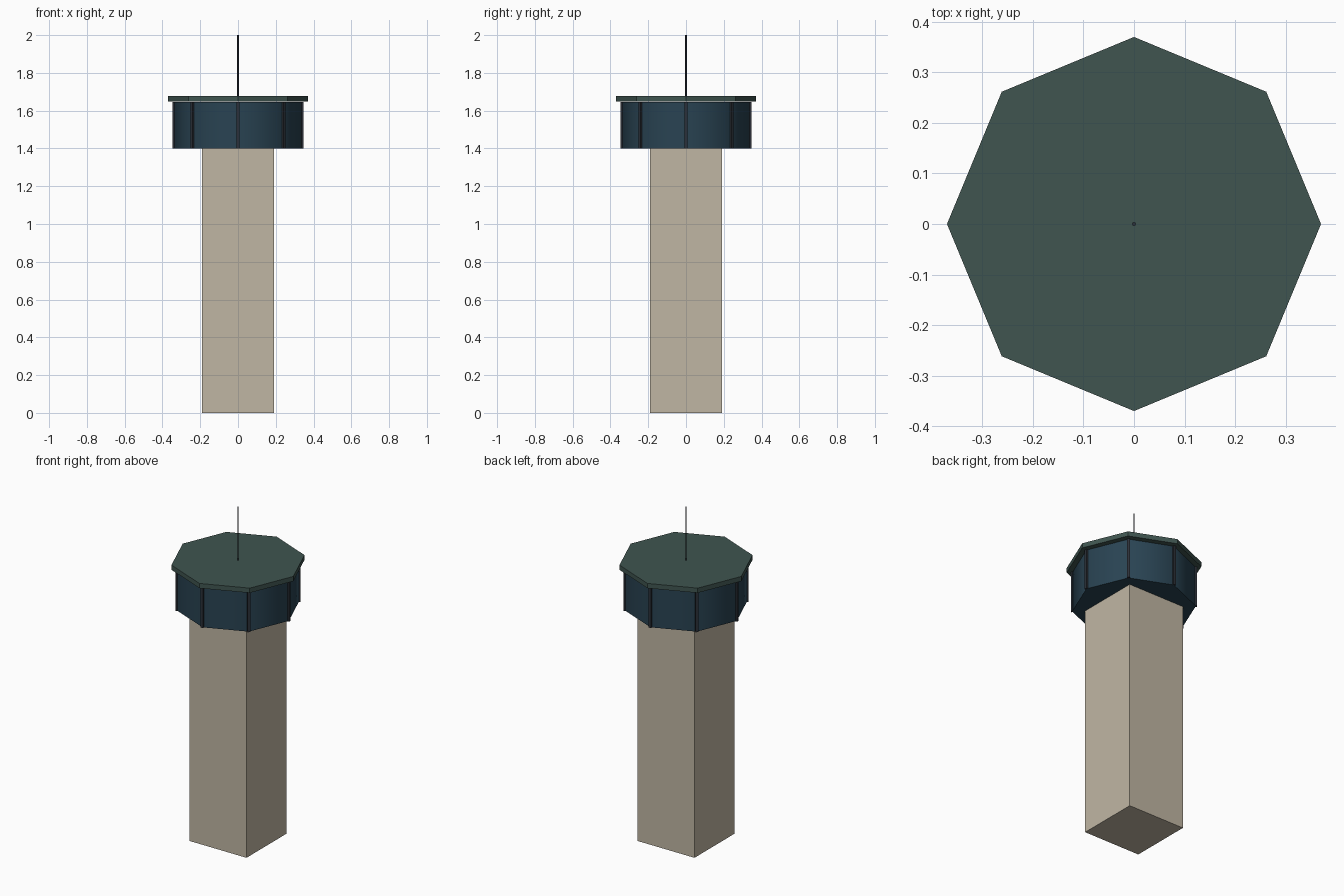
import bpy, math

if "Cube" in bpy.data.objects:
    bpy.data.objects.remove(bpy.data.objects["Cube"])


def material(name, rgb):
    m = bpy.data.materials.new(name)
    m.diffuse_color = (*rgb, 1)
    m.use_nodes = True
    m.node_tree.nodes["Principled BSDF"].inputs["Base Color"].default_value = m.diffuse_color
    return m


def box(name, size, loc, mat, turn=0):
    bpy.ops.mesh.primitive_cube_add(size=1, location=loc, rotation=(0, 0, turn))
    ob = bpy.context.object
    ob.name = name
    ob.scale = size
    bpy.ops.object.transform_apply(location=False, rotation=False, scale=True)
    ob.data.materials.append(mat)
    return ob


def prism(name, sides, radius, z0, z1, mat):
    # rotated so that every octagon has a corner exactly on the x and y axes
    bpy.ops.mesh.primitive_cylinder_add(vertices=sides, radius=radius,
                                        depth=z1 - z0, location=(0, 0, (z0 + z1) / 2))
    ob = bpy.context.object
    ob.name = name
    ob.data.materials.append(mat)
    return ob


concrete = material("concrete", (0.53, 0.47, 0.37))
glass = material("dark_glass", (0.022, 0.056, 0.085))
roofing = material("roofing", (0.05, 0.09, 0.08))
metal = material("dark_metal", (0.025, 0.03, 0.04))

SHAFT_TOP, CAB_TOP, ROOF_TOP = 1.40, 1.645, 1.677
CAB_R = 0.34

# square shaft
box("shaft", (0.38, 0.38, SHAFT_TOP), (0, 0, SHAFT_TOP / 2), concrete)

# octagonal glazed cab, softly shaded around its sides
cab = prism("cab_glass", 8, CAB_R, SHAFT_TOP, CAB_TOP, glass)
bpy.ops.object.shade_smooth_by_angle(angle=math.radians(50))

# slim mullion on each cab corner
for i in range(8):
    a = i * math.pi / 4
    box(f"mullion_{i + 1}", (0.014, 0.016, CAB_TOP - SHAFT_TOP),
        (CAB_R * math.cos(a), CAB_R * math.sin(a), (SHAFT_TOP + CAB_TOP) / 2), metal, a)

# overhanging flat roof and antenna mast
prism("roof", 8, 0.37, CAB_TOP + 0.003, ROOF_TOP, roofing)
prism("antenna", 8, 0.004, ROOF_TOP - 0.01, 2.0, metal)
